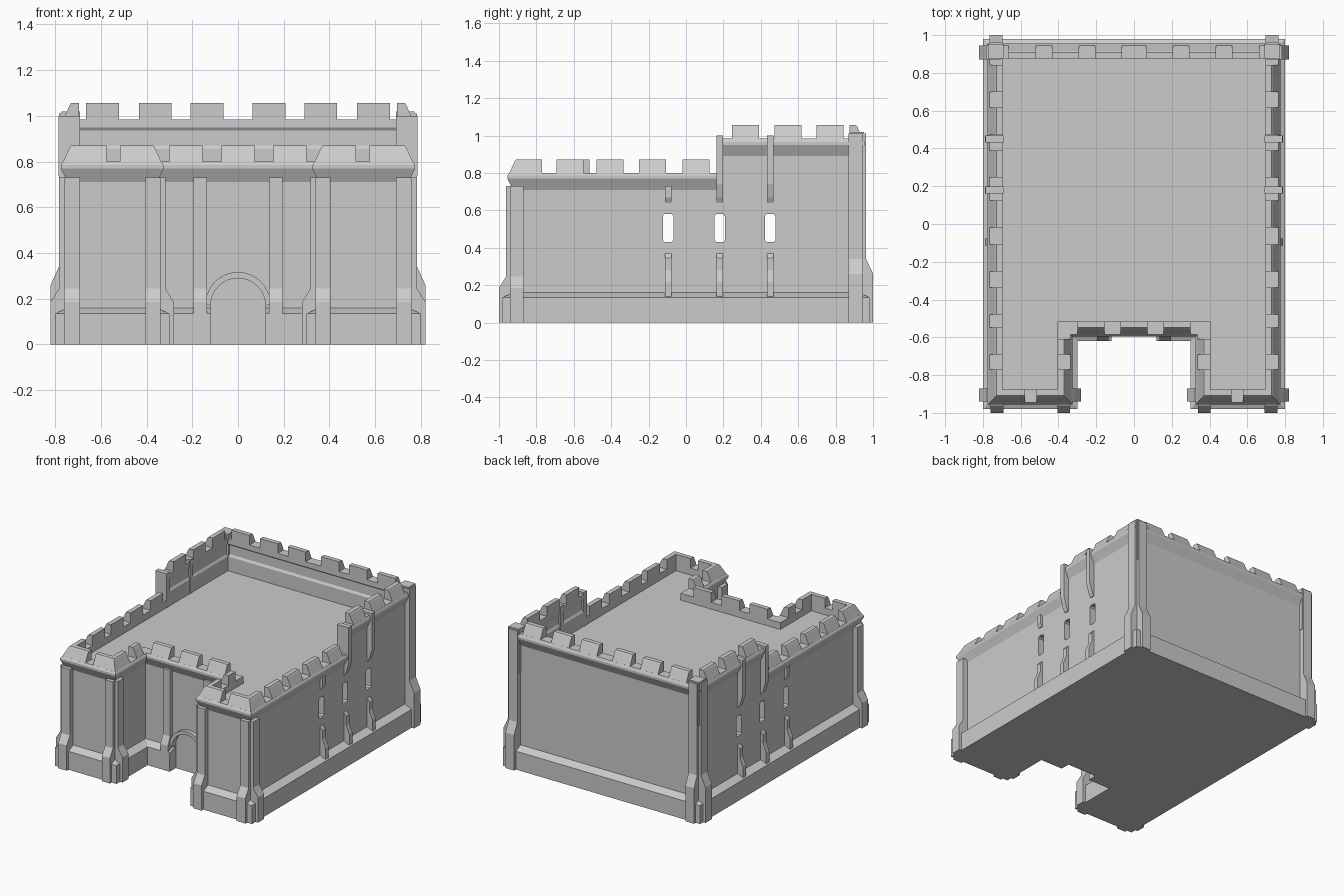
import bpy, bmesh, math
from mathutils import Vector

if "Cube" in bpy.data.objects:
    bpy.data.objects.remove(bpy.data.objects["Cube"], do_unlink=True)

stone = bpy.data.materials.new("grey_stone")
stone.use_nodes = True
stone.diffuse_color = (0.6, 0.6, 0.6, 1)
stone.node_tree.nodes["Principled BSDF"].inputs["Base Color"].default_value = (0.6, 0.6, 0.6, 1)

# Outer parapet lines of the footprint
SIDE, FRONT, BACK = 0.765, -0.945, 0.945
NOTCH_X, NOTCH_Y, STEP_Y = 0.335, -0.585, 0.18


def finish(name, bm):
    bmesh.ops.recalc_face_normals(bm, faces=bm.faces)
    mesh = bpy.data.meshes.new(name)
    bm.to_mesh(mesh)
    bm.free()
    mesh.materials.append(stone)
    obj = bpy.data.objects.new(name, mesh)
    bpy.context.collection.objects.link(obj)
    return obj


def sweep(name, paths, profile):
    """Sweep a closed (outward offset, height) profile along square-cornered paths."""
    bm = bmesh.new()
    for path in paths:
        pts = [Vector(p) for p in path]
        normals = []
        for a, b in zip(pts, pts[1:]):
            d = (b - a).normalized()
            normals.append(Vector((d.y, -d.x)))
        rings = []
        for i, p in enumerate(pts):
            out = normals[min(i, len(normals) - 1)].copy()
            if 0 < i < len(pts) - 1:
                out += normals[i - 1]
            rings.append([bm.verts.new((*(p + out * o), z)) for o, z in profile])
        n = len(profile)
        for r, s in zip(rings, rings[1:]):
            for k in range(n):
                bm.faces.new((r[k], r[(k + 1) % n], s[(k + 1) % n], s[k]))
        bm.faces.new(rings[0])
        bm.faces.new(rings[-1])
    return finish(name, bm)


def prism(name, outline, lo, hi, axis):
    """Extrude a 2D outline along the given axis."""
    bm = bmesh.new()

    def place(p, t):
        co = list(p)
        co.insert(axis, t)
        return bm.verts.new(co)
    a = [place(p, lo) for p in outline]
    b = [place(p, hi) for p in outline]
    bm.faces.new(a)
    bm.faces.new(b)
    for k in range(len(a)):
        j = (k + 1) % len(a)
        bm.faces.new((a[k], a[j], b[j], b[k]))
    return finish(name, bm)


def both(paths):
    return paths + [[(-x, y) for x, y in reversed(p)] for p in paths]


def side_run(y0, y1):
    return [(SIDE, y0), (SIDE, y1)]


def arch(radius, spring, base, steps=16):
    pts = [(radius * math.cos(math.pi * i / steps), spring + radius * math.sin(math.pi * i / steps))
           for i in range(steps + 1)]
    return [(radius, base)] + pts + [(-radius, base)] if base < spring else pts


def cut(obj, cutter):
    mod = obj.modifiers.new("cut", "BOOLEAN")
    mod.operation = "DIFFERENCE"
    mod.solver = "EXACT"
    mod.object = cutter
    cutter.hide_render = True
    dg = bpy.context.evaluated_depsgraph_get()
    mesh = bpy.data.meshes.new_from_object(obj.evaluated_get(dg))
    obj.modifiers.clear()
    obj.data = mesh


# Walls: plinth, recessed face, cornice and parapet
plinth = [(-0.07, 0), (0.035, 0), (0.035, 0.135), (-0.02, 0.16)]
low_wall = plinth + [(-0.02, 0.71), (0.01, 0.77), (0.01, 0.785), (0, 0.8), (-0.07, 0.8)]
high_wall = plinth + [(-0.02, 0.89), (0.01, 0.95), (0.01, 0.965), (0, 0.985),
                      (-0.07, 0.985), (-0.07, 0.95), (-0.06, 0.935), (-0.06, 0.87), (-0.07, 0.855)]
half = [(NOTCH_X, NOTCH_Y), (NOTCH_X, FRONT), (SIDE, FRONT), (SIDE, STEP_Y)]
low_path = [(-x, y) for x, y in reversed(half)] + half
high_path = [(SIDE, STEP_Y), (SIDE, BACK), (-SIDE, BACK), (-SIDE, STEP_Y)]
front_walls = sweep("front_walls", [low_path], low_wall)
back_walls = sweep("back_walls", [high_path], high_wall)

# Floor and roof deck, set inside the walls
t = 0.068
half_in = [(NOTCH_X + t, NOTCH_Y + t), (NOTCH_X + t, FRONT + t), (SIDE - t, FRONT + t), (SIDE - t, BACK - t)]
deck = [(-x, y) for x, y in reversed(half_in)] + half_in
prism("floor", deck, 0, 0.02, 2)
prism("roof_deck", deck, 0.73, 0.75, 2)

# Windows through both side walls
window_ys = (-0.095, STEP_Y, 0.45)
for y in window_ys:
    w, c = 0.028, 0.01
    outline = [(y - w, 0.43 + c), (y - w + c, 0.43), (y + w - c, 0.43), (y + w, 0.43 + c),
               (y + w, 0.58 - c), (y + w - c, 0.58), (y - w + c, 0.58), (y - w, 0.58 - c)]
    cutter = prism("window_cutter", outline, -1, 1, 0)
    if y <= STEP_Y:
        cut(front_walls, cutter)
    if y >= STEP_Y:
        cut(back_walls, cutter)
    bpy.data.objects.remove(cutter, do_unlink=True)

# Arched doorway recess and its stone surround
cutter = prism("door_cutter", arch(0.12, 0.17, -0.1), -0.75, NOTCH_Y + 0.035, 1)
cut(front_walls, cutter)
bpy.data.objects.remove(cutter, do_unlink=True)
prism("door_surround", arch(0.142, 0.175, 0.175) + arch(0.12, 0.17, 0.17)[::-1],
      NOTCH_Y - 0.01, NOTCH_Y + 0.04, 1)

# Corner piers with sloped feet


def pier(foot, neck, top, base=0.055, shaft=0.018):
    return [(-0.06, 0), (base, 0), (base, foot), (shaft, neck), (shaft, top), (-0.06, top)]


sweep("front_piers", both([
    [(0.69, FRONT), (0.76, FRONT)], [(NOTCH_X + 0.005, FRONT), (0.405, FRONT)],
    side_run(-0.94, -0.87), [(NOTCH_X, -0.87), (NOTCH_X, -0.94)]]), pier(0.185, 0.245, 0.73))
sweep("back_piers", both([[(0.765, BACK), (0.695, BACK)], side_run(0.87, 0.945)]),
      pier(0.26, 0.34, 1.01))
sweep("back_corner_posts", both([[(SIDE, 0.875), (SIDE, BACK), (0.69, BACK)]]),
      [(-0.07, 0.7), (0.008, 0.7), (0.008, 1.02), (-0.07, 1.02)])
sweep("door_piers", both([[(0.135, NOTCH_Y), (0.195, NOTCH_Y)]]),
      pier(0.185, 0.245, 0.73, 0.035, 0.008))

# Narrow buttresses above and below the windows
strips = [side_run(y - 0.018, y + 0.018) for y in window_ys]
sweep("lower_buttresses", both(strips),
      [(-0.04, 0.14), (0.025, 0.14), (0.025, 0.22), (0, 0.28), (0, 0.345), (-0.02, 0.37), (-0.04, 0.37)])
sweep("short_buttresses", both(strips[:1]),
      [(-0.04, 0.64), (-0.015, 0.64), (0, 0.67), (0, 0.73), (-0.04, 0.73)])
sweep("tall_buttresses", both(strips[1:]),
      [(-0.04, 0.64), (-0.015, 0.64), (0, 0.67), (0.02, 0.74), (0.02, 1.0),
       (-0.073, 1.0), (-0.073, 0.74), (-0.04, 0.74)])

# Battlements with sloped outer faces


def merlon(base):
    return [(-0.07, base), (0, base), (-0.03, base + 0.065), (-0.036, base + 0.072), (-0.07, base + 0.072)]


W = 0.072
low = both([[(0.576, FRONT), (SIDE, FRONT), (SIDE, -0.77)],
            [(NOTCH_X, -0.77), (NOTCH_X, FRONT), (0.515, FRONT)],
            [(NOTCH_X, -0.61), (NOTCH_X, -0.69)],
            [(0.228 - W, NOTCH_Y), (0.228 + W, NOTCH_Y)]]
           + [side_run(y - W, y + W) for y in (-0.62, -0.407, -0.18, 0.053)])
low.append([(-W, NOTCH_Y), (W, NOTCH_Y)])
sweep("front_battlements", low, merlon(0.799))
high = both([[(x + W, BACK), (x - W, BACK)] for x in (0.135, 0.362, 0.592)]
            + [side_run(y - W, y + W) for y in (0.318, 0.546, 0.77)])
sweep("back_battlements", high, merlon(0.984))
